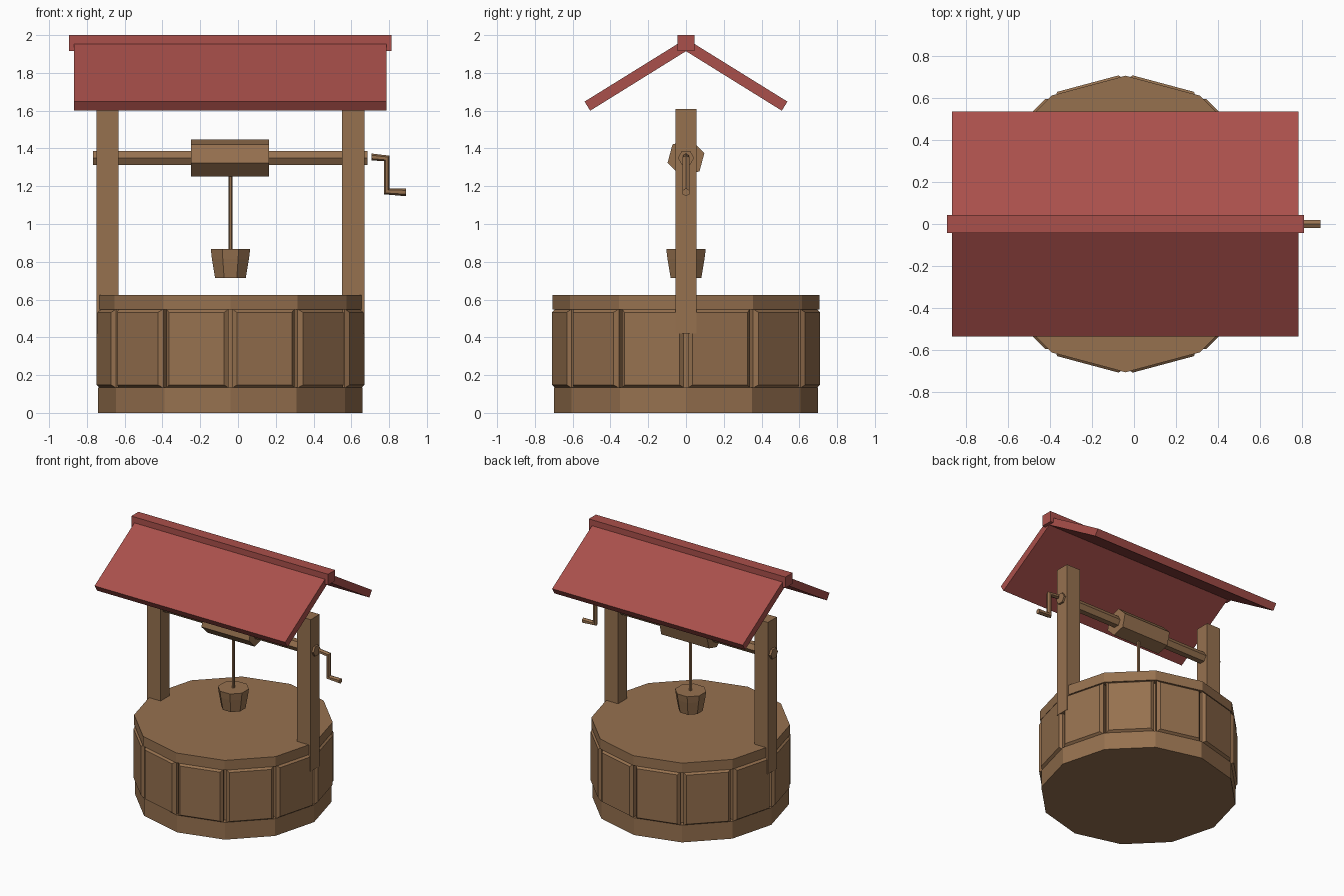
import bpy, bmesh
from math import sin, cos, pi, radians
from mathutils import Matrix, Vector

if "Cube" in bpy.data.objects:
    bpy.data.objects.remove(bpy.data.objects["Cube"], do_unlink=True)

CX = -0.04      # well axis
AXLE_Z = 1.35


def material(name, color):
    m = bpy.data.materials.new(name)
    m.use_nodes = True
    m.diffuse_color = (*color, 1)
    m.node_tree.nodes["Principled BSDF"].inputs["Base Color"].default_value = (*color, 1)
    return m


wood = material("brown_wood", (0.305, 0.165, 0.078))
red = material("red_roof", (0.40, 0.08, 0.07))


def loft(name, rings, mat):
    """Join equal-length rings of points into a closed flat-shaded solid."""
    bm = bmesh.new()
    loops = [[bm.verts.new(p) for p in ring] for ring in rings]
    n = len(loops[0])
    for a, b in zip(loops, loops[1:]):
        for i in range(n):
            j = (i + 1) % n
            bm.faces.new((a[i], a[j], b[j], b[i]))
    bm.faces.new(loops[0])
    bm.faces.new(loops[-1])
    bmesh.ops.recalc_face_normals(bm, faces=bm.faces)
    me = bpy.data.meshes.new(name)
    bm.to_mesh(me)
    bm.free()
    me.materials.append(mat)
    ob = bpy.data.objects.new(name, me)
    bpy.context.scene.collection.objects.link(ob)
    return ob


def turned(name, profile, sides, phase=0.0):
    """Upright solid from (radius, z) pairs."""
    angles = [phase + 2 * pi * i / sides for i in range(sides)]
    return loft(name, [[(CX + r * cos(a), r * sin(a), z) for a in angles]
                       for r, z in profile], wood)


def bar(name, x0, x1, radius, phase):
    """Six-sided bar along x at axle height."""
    angles = [phase + i * pi / 3 for i in range(6)]
    return loft(name, [[(x, -radius * cos(a), AXLE_Z + radius * sin(a)) for a in angles]
                       for x in (x0, x1)], wood)


def extrude_x(name, outline, x0, x1, mat):
    return loft(name, [[(x, y, z) for y, z in outline] for x in (x0, x1)], mat)


def rect(y, z0, z1):
    return [(-y, z0), (y, z0), (y, z1), (-y, z1)]


# Well body: base, core and cap
turned("well_base", [(0.70, 0), (0.70, 0.135)], 12)
turned("well_core", [(0.655, 0.12), (0.655, 0.56)], 12)
turned("well_cap", [(0.708, 0.548), (0.708, 0.625)], 12)

# Chamfered wall panels, one on each side of the well
for i in range(12):
    turn = Matrix.Translation((CX, 0, 0)) @ Matrix.Rotation(radians(15 + 30 * i), 4, 'Z')
    rings = []
    for dist, half, z0, z1 in ((0.61, 0.153, 0.132, 0.55),
                               (0.672, 0.17, 0.132, 0.55),
                               (0.694, 0.151, 0.148, 0.532)):
        rings.append([turn @ Vector((dist, y, z)) for y, z in rect(half, z0, z1)])
    loft(f"wall_panel_{i + 1}", rings, wood)

# Posts
extrude_x("right_post", rect(0.056, 0.42, 1.61), -0.749, -0.632, wood)
extrude_x("left_post", rect(0.056, 0.42, 1.61), 0.55, 0.669, wood)

# Axle, drum, rope and bucket
bar("axle", -0.767, 0.685, 0.043, 0)
bar("drum", -0.249, 0.164, 0.101, radians(45))
turned("rope", [(0.011, 0.86), (0.011, 1.28)], 6)
turned("bucket", [(0.088, 0.715), (0.106, 0.815), (0.113, 0.868)], 8, pi / 8)

# Crank: six-sided bent rod with mitred corners
crank = [((0.707, 1.355), (0, 1), 0.018), ((0.787, 1.347), (0.7, 0.7), 0.021),
         ((0.787, 1.172), (0.7, 0.7), 0.021), ((0.89, 1.168), (0, 1), 0.021)]
loft("crank", [[(x + dx * r * cos(a), r * sin(a), z + dz * r * cos(a))
                for a in [i * pi / 3 for i in range(6)]]
               for (x, z), (dx, dz), r in crank], wood)

# Roof slopes and ridge beam
for name, s in (("front_roof", -1), ("back_roof", 1)):
    extrude_x(name, [(0, 1.915), (s * 0.507, 1.60), (s * 0.537, 1.648), (0, 1.981)],
              -0.868, 0.785, red)
extrude_x("ridge_beam", rect(0.044, 1.915, 2.0), -0.894, 0.812, red)
